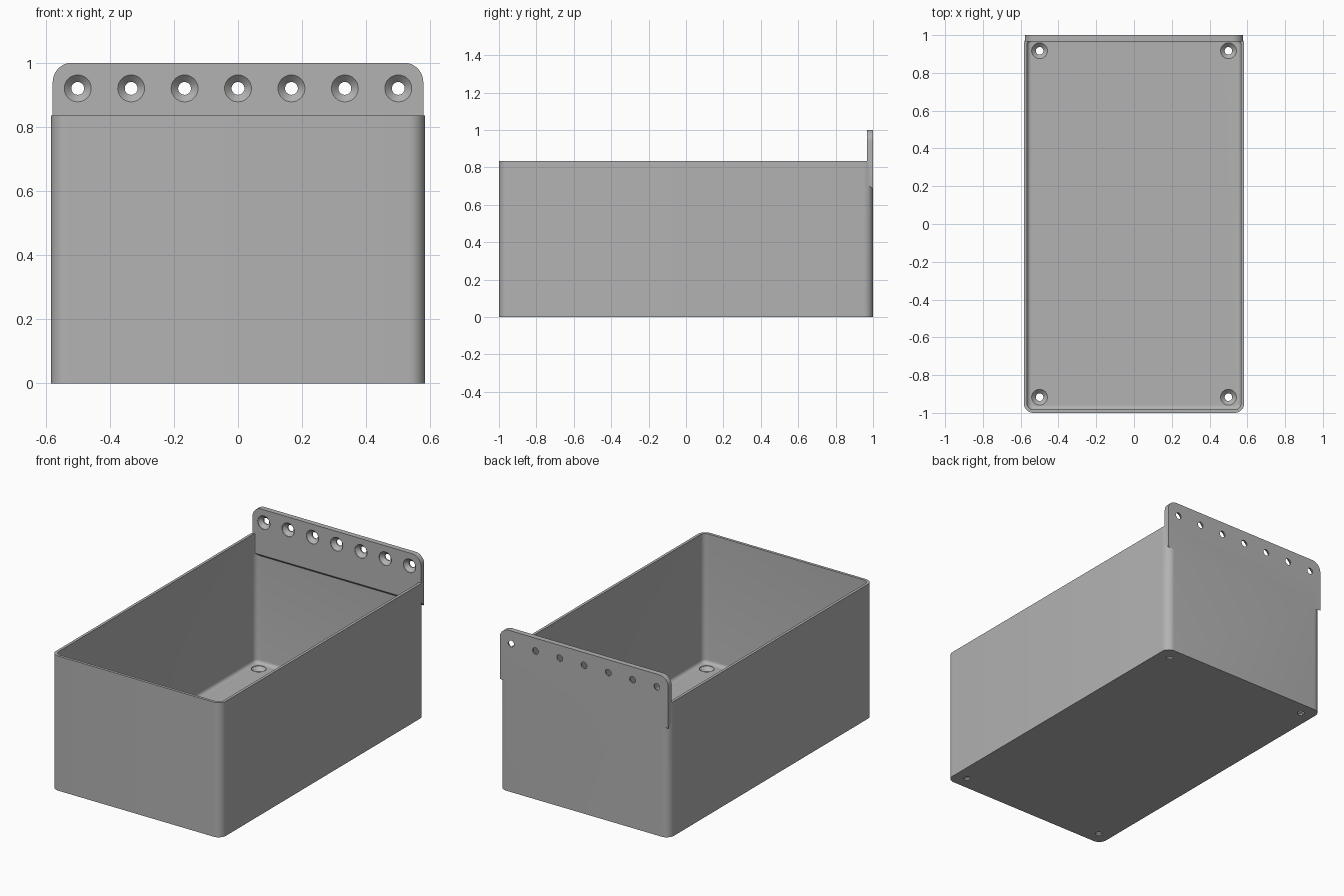
import bpy, bmesh, math
from mathutils import Matrix, Vector

if "Cube" in bpy.data.objects:
    bpy.data.objects.remove(bpy.data.objects["Cube"], do_unlink=True)

W, L, H = 0.583, 1.0, 0.835        # half width, half length, wall height
WALL, FLOOR, CORNER = 0.017, 0.033, 0.05
PLATE, PLATE_W, PLATE_TOP = 0.033, 0.578, 1.0
FILLET = 0.022

grey = bpy.data.materials.new("plain grey")
grey.use_nodes = True
colour = (0.45, 0.45, 0.45, 1)
grey.diffuse_color = colour
grey.node_tree.nodes["Principled BSDF"].inputs["Base Color"].default_value = colour


def make_object(name, bm):
    bmesh.ops.recalc_face_normals(bm, faces=bm.faces)
    mesh = bpy.data.meshes.new(name)
    bm.to_mesh(mesh)
    bm.free()
    mesh.materials.append(grey)
    obj = bpy.data.objects.new(name, mesh)
    bpy.context.collection.objects.link(obj)
    return obj


def rounded_loop(bm, inset, z, steps=8):
    """Ring of vertices around the tray, moved in by inset."""
    radius = max(CORNER - inset, 0.008)
    cx, cy = W - inset - radius, L - inset - radius
    ring = []
    for quarter, (sx, sy) in enumerate([(1, 1), (-1, 1), (-1, -1), (1, -1)]):
        for i in range(steps + 1):
            a = (quarter + i / steps) * math.pi / 2
            ring.append(bm.verts.new((sx * cx + radius * math.cos(a),
                                      sy * cy + radius * math.sin(a), z)))
    return ring


def skin(bm, rings):
    """Join rings into a closed solid."""
    for low, high in zip(rings, rings[1:]):
        n = len(low)
        for i in range(n):
            j = (i + 1) % n
            bm.faces.new((low[i], low[j], high[j], high[i]))
    bm.faces.new(rings[0])
    bm.faces.new(rings[-1])


def boolean(target, tool, operation):
    mod = target.modifiers.new(operation, 'BOOLEAN')
    mod.operation, mod.solver, mod.object = operation, 'EXACT', tool
    bpy.ops.object.select_all(action='DESELECT')
    bpy.context.view_layer.objects.active = target
    target.select_set(True)
    bpy.ops.object.modifier_apply(modifier=mod.name)
    bpy.data.objects.remove(tool, do_unlink=True)


# Tray: outer wall, rim, inner wall, filleted floor
bm = bmesh.new()
levels = [(0, 0), (0, H), (WALL, H)]
for i in range(7):
    a = i / 6 * math.pi / 2
    levels.append((WALL + FILLET * (1 - math.cos(a)),
                   FLOOR + FILLET * (1 - math.sin(a))))
skin(bm, [rounded_loop(bm, inset, z) for inset, z in levels])
tray = make_object("tray", bm)

# Back mounting plate: sloped lower edge, rounded top corners
bm = bmesh.new()
section = [(L - PLATE, 0.715), (L, 0.682), (L, PLATE_TOP), (L - PLATE, PLATE_TOP)]
skin(bm, [[bm.verts.new((x, y, z)) for y, z in section] for x in (-PLATE_W, PLATE_W)])
corners = [e for e in bm.edges
           if all(v.co.z > PLATE_TOP - 0.001 for v in e.verts)
           and abs(e.verts[0].co.x - e.verts[1].co.x) < 0.001]
bmesh.ops.bevel(bm, geom=corners, offset=0.06, segments=10, profile=0.5, affect='EDGES')
boolean(tray, make_object("mounting_plate", bm), 'UNION')

# Countersunk screw holes in the floor corners and along the plate
bm = bmesh.new()


def screw_hole(place):
    """Countersunk cutter, wide end at the local origin facing +z."""
    rings = []
    for r, z in [(0.02, -0.06), (0.02, -0.025), (0.042, -0.003), (0.042, 0.01)]:
        rings.append([bm.verts.new(place @ Vector((r * math.cos(k * math.tau / 32),
                                                   r * math.sin(k * math.tau / 32), z)))
                      for k in range(32)])
    skin(bm, rings)


for x in (-0.5, 0.5):
    for y in (-0.917, 0.917):
        screw_hole(Matrix.Translation((x, y, FLOOR)))
for i in range(7):
    screw_hole(Matrix.Translation((-0.5 + i / 6, L - PLATE, 0.92))
               @ Matrix.Rotation(math.pi / 2, 4, 'X'))
boolean(tray, make_object("screw_hole_cutter", bm), 'DIFFERENCE')

# Smooth the rounded parts, keep hard edges
tray.name = "wall_mounted_tray"
bpy.ops.object.select_all(action='DESELECT')
bpy.context.view_layer.objects.active = tray
tray.select_set(True)
bpy.ops.object.shade_smooth_by_angle(angle=math.radians(30))
